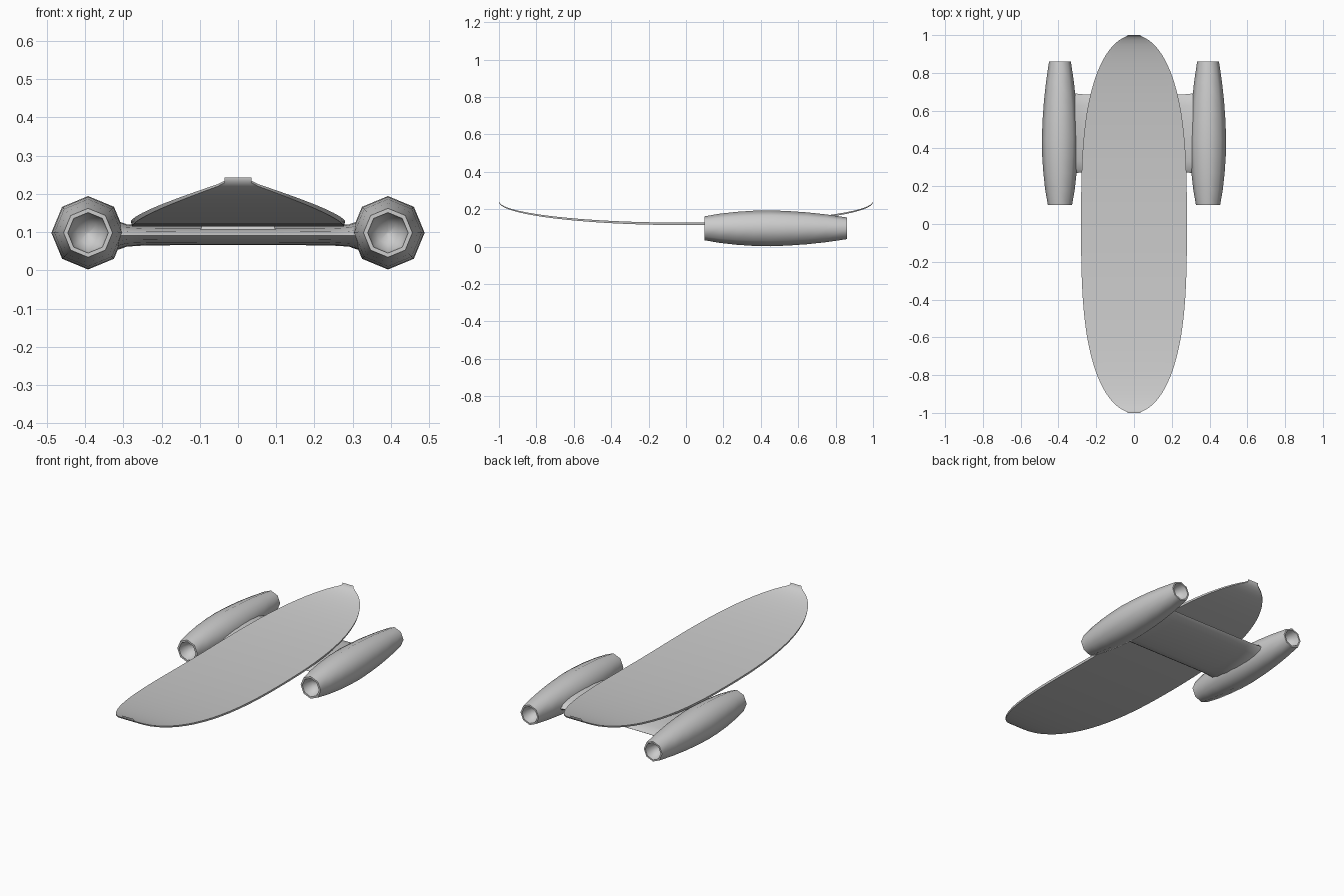
import bpy
import bmesh
from math import sin, cos, pi, sqrt

cube = bpy.data.objects.get("Cube")
if cube:
    bpy.data.objects.remove(cube)

grey = bpy.data.materials.new("plain_grey")
grey.use_nodes = True
colour = (0.6, 0.6, 0.6, 1)
grey.diffuse_color = colour
grey.node_tree.nodes["Principled BSDF"].inputs["Base Color"].default_value = colour


def loft(name, rings, angle):
    """Skin a list of equal-length closed rings and cap both ends."""
    bm = bmesh.new()
    loops = [[bm.verts.new(p) for p in ring] for ring in rings]
    for a, b in zip(loops, loops[1:]):
        for i in range(len(a)):
            j = (i + 1) % len(a)
            bm.faces.new((a[i], a[j], b[j], b[i]))
    bm.faces.new(loops[0])
    bm.faces.new(loops[-1])
    bmesh.ops.recalc_face_normals(bm, faces=bm.faces)
    mesh = bpy.data.meshes.new(name)
    bm.to_mesh(mesh)
    bm.free()
    mesh.materials.append(grey)
    obj = bpy.data.objects.new(name, mesh)
    bpy.context.collection.objects.link(obj)
    bpy.ops.object.select_all(action='DESELECT')
    obj.select_set(True)
    bpy.context.view_layer.objects.active = obj
    bpy.ops.object.shade_smooth_by_angle(angle=angle)
    return obj


# Deck: thin rounded plank whose nose and tail curl upward
def deck_ring(t):
    y = sin(t)
    half = max(0.28 * sqrt(max(0, 1 - abs(y) ** 3)), 0.035)
    z = 0.243 - 0.115 * cos(t)
    thick = 0.004 + 0.009 * cos(t)
    top = [(half * k / 4, y, z) for k in range(-4, 5)]
    return top + [(x * 0.99, y, z - thick) for x, y, z in reversed(top)]


steps = 40
loft("deck", [deck_ring(pi * (i / steps - 0.5)) for i in range(steps + 1)], 0.7)


# Engines: eight-sided barrels with a dished recess at both ends
def engine_ring(x, y, r):
    return [(x + r * cos(k * pi / 4), y, 0.098 + r * sin(k * pi / 4)) for k in range(8)]


recess = [(0.07, 0.004), (0.055, 0.03), (0.03, 0.048), (0, 0.053)]
barrel = [(0.1, 0.064), (0.18, 0.078), (0.27, 0.088), (0.36, 0.094), (0.45, 0.096),
          (0.55, 0.092), (0.65, 0.085), (0.75, 0.074), (0.86, 0.058)]
front = [(0.1 + d, r) for d, r in recess]
back = [(0.86 - d, r * 0.92) for d, r in reversed(recess)]
for side, x in (("left", 0.392), ("right", -0.392)):
    loft(side + "_engine", [engine_ring(x, y, r) for y, r in front + barrel + back], 0.9)


# Strut: flattened bar joining the engines, flaring slightly into them
def strut_ring(x, ry, rz):
    return [(x, 0.48 + ry * cos(k * pi / 8), 0.091 + rz * sin(k * pi / 8)) for k in range(16)]


half_strut = [(0.1, 0.205, 0.025), (0.24, 0.205, 0.026), (0.29, 0.208, 0.029), (0.335, 0.215, 0.045)]
stations = [(-x, a, b) for x, a, b in reversed(half_strut)] + half_strut
loft("cross_strut", [strut_ring(*s) for s in stations], 1.2)

# Mount: low pad fixing the deck to the strut
pad = [[(x * s, 0.48 + y * s, z) for x, y in ((-0.1, -0.16), (0.1, -0.16), (0.1, 0.16), (-0.1, 0.16))]
       for z, s in ((0.1, 1), (0.128, 0.9))]
loft("deck_mount", pad, 0.5)
